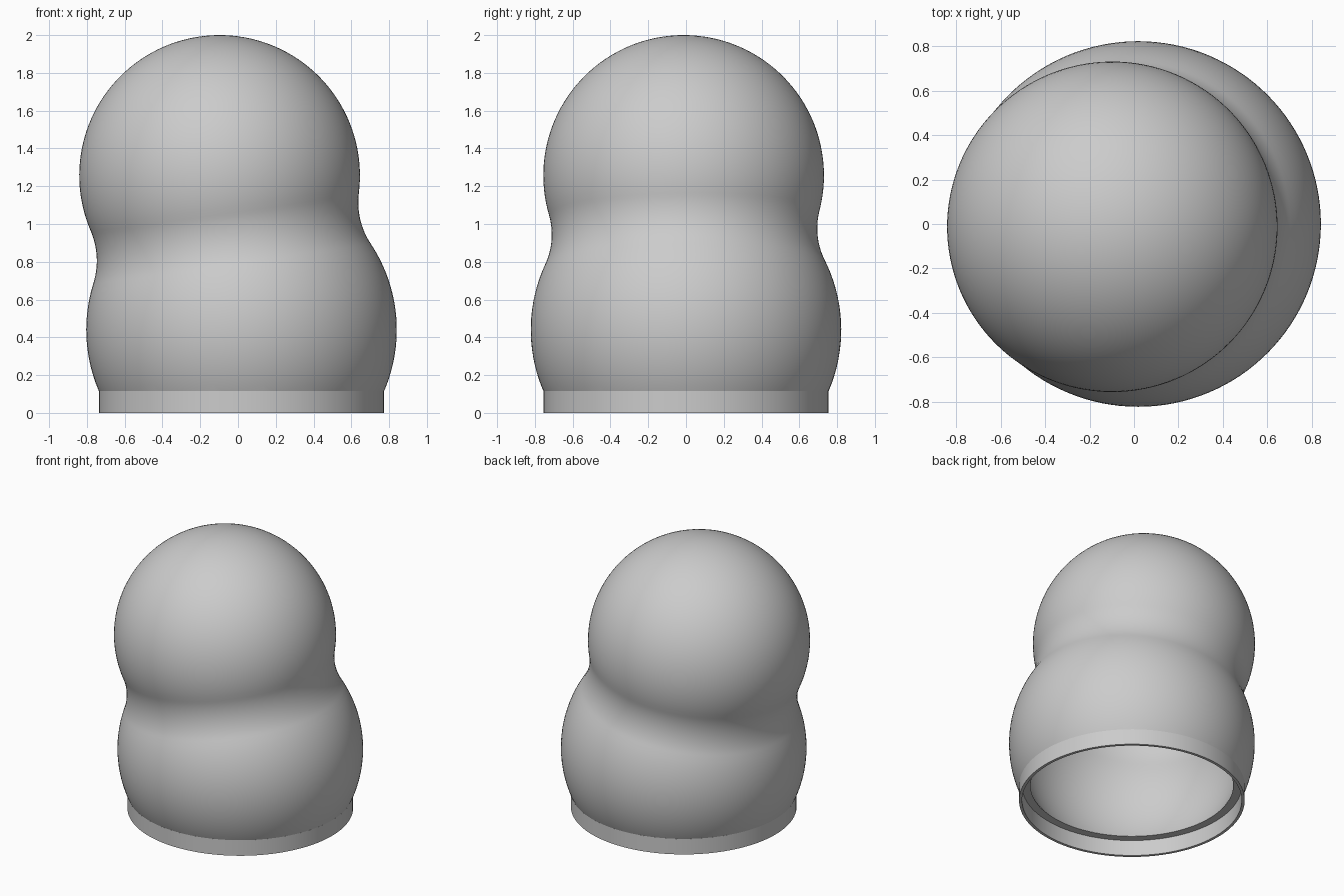
import bpy, bmesh
from math import sin, cos, pi, atan2, sqrt
from mathutils import Vector

cube = bpy.data.objects.get("Cube")
if cube:
    bpy.data.objects.remove(cube, do_unlink=True)

LOW, LOW_R = Vector((0.0185, 0, 0.44)), 0.822
TOP, TOP_R = Vector((-0.0975, -0.0125, 1.257)), 0.743
FILLET, WALL, CUT, SEGMENTS = 0.4, 0.07, 0.115, 128

grey = bpy.data.materials.new("plain grey")
grey.use_nodes = True
colour = (0.6, 0.6, 0.6, 1)
grey.diffuse_color = colour
grey.node_tree.nodes["Principled BSDF"].inputs["Base Color"].default_value = colour


def arc(cx, cz, r, start, end, steps):
    return [(cx + r * cos(start + (end - start) * i / steps),
             cz + r * sin(start + (end - start) * i / steps)) for i in range(steps + 1)]


def revolve(bm, points, closed=False):
    verts = [bm.verts.new((x, 0, z)) for x, z in points]
    pairs = list(zip(verts, verts[1:])) + ([(verts[-1], verts[0])] if closed else [])
    edges = [bm.edges.new(p) for p in pairs]
    bmesh.ops.spin(bm, geom=verts + edges, cent=(0, 0, 0), axis=(0, 0, 1),
                   angle=2 * pi, steps=SEGMENTS)
    bmesh.ops.remove_doubles(bm, verts=bm.verts, dist=0.0001)
    bmesh.ops.recalc_face_normals(bm, faces=bm.faces)


def blended_profile(inset):
    # Two circles joined by a tangent concave arc
    d = (TOP - LOW).length
    r1, r2, f = LOW_R - inset, TOP_R - inset, FILLET + inset
    a, b = r1 + f, r2 + f
    t = (d * d + a * a - b * b) / (2 * d)
    h = sqrt(a * a - t * t)
    low_angle, top_angle = atan2(t, h), atan2(t - d, h)
    return (arc(0, 0, r1, -pi / 2, low_angle, 40)
            + arc(h, t, f, pi + low_angle, pi + top_angle, 16)[1:-1]
            + arc(0, d, r2, top_angle, pi / 2, 40))


def cut_radius(inset):
    return sqrt((LOW_R - inset) ** 2 - (LOW.z - CUT) ** 2)


def add_object(name, bm):
    mesh = bpy.data.meshes.new(name)
    bm.to_mesh(mesh)
    bm.free()
    mesh.materials.append(grey)
    ob = bpy.data.objects.new(name, mesh)
    bpy.context.collection.objects.link(ob)
    bpy.ops.object.select_all(action='DESELECT')
    ob.select_set(True)
    bpy.context.view_layer.objects.active = ob
    bpy.ops.object.shade_smooth_by_angle(angle=0.35)


# Two-lobed dome, leaning along the line between the sphere centres, cut level below
tilt = Vector((0, 0, 1)).rotation_difference(TOP - LOW).to_matrix()
for name, inset in (("outer_dome", 0), ("inner_dome", WALL)):
    bm = bmesh.new()
    revolve(bm, blended_profile(inset))
    for v in bm.verts:
        v.co = tilt @ v.co + LOW
    bmesh.ops.bisect_plane(bm, geom=bm.verts[:] + bm.edges[:] + bm.faces[:], dist=0.00001,
                           plane_co=(0, 0, CUT), plane_no=(0, 0, -1), clear_outer=True)
    if inset:  # the lining faces the hollow
        bmesh.ops.reverse_faces(bm, faces=bm.faces)
    add_object(name, bm)

# Thin collar with the ledge that closes the wall between the domes
bm = bmesh.new()
outer, inner = cut_radius(0), cut_radius(WALL)
revolve(bm, [(outer, 0), (outer, CUT), ((outer + inner) / 2, CUT + 0.01), (inner, CUT),
             (outer - 0.02, CUT), (outer - 0.02, 0)], closed=True)
bmesh.ops.translate(bm, verts=bm.verts, vec=(LOW.x, LOW.y, 0))
add_object("base_collar", bm)
